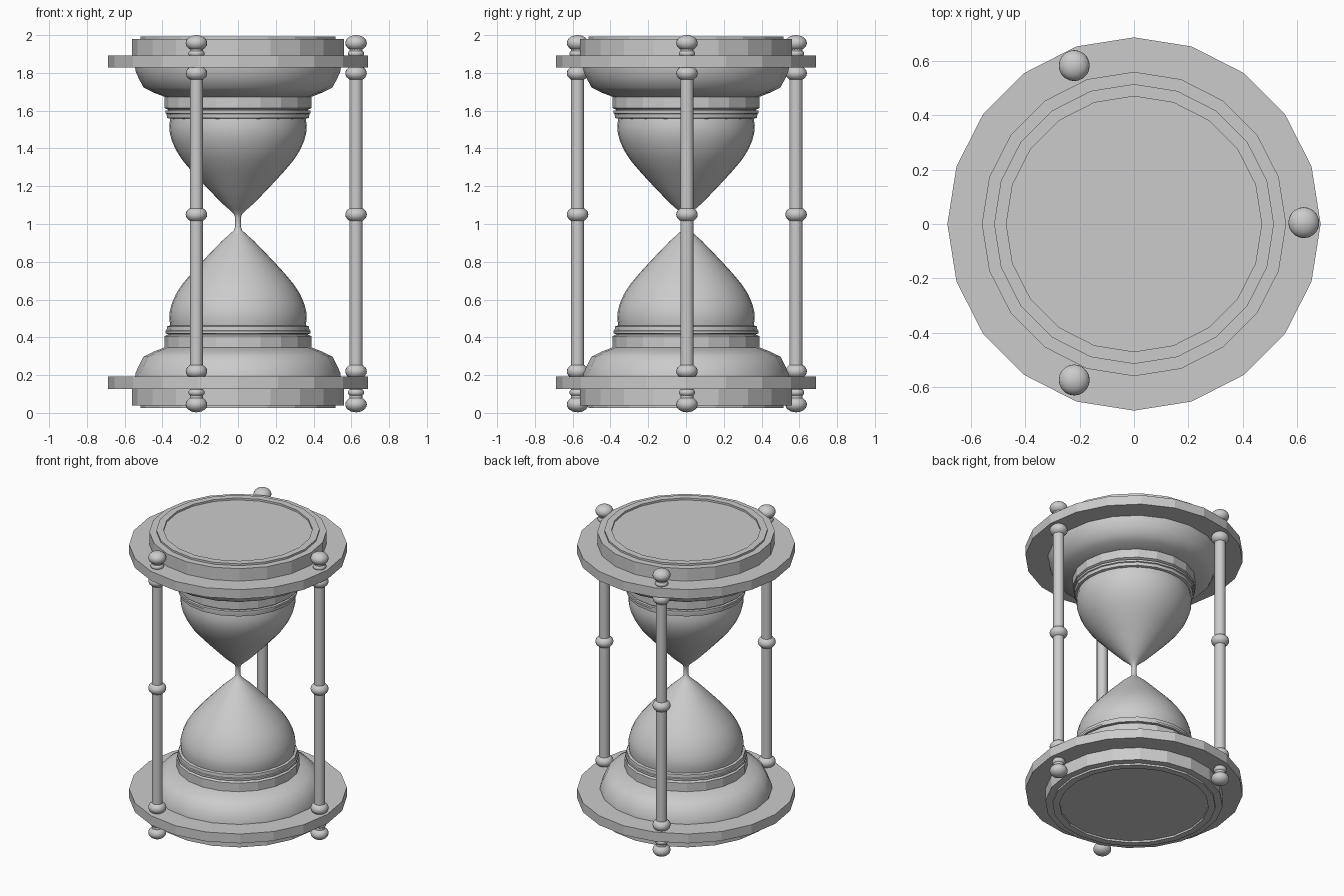
import bpy, bmesh, math

if "Cube" in bpy.data.objects:
    bpy.data.objects.remove(bpy.data.objects["Cube"])

MID = 1.01      # height of the mirror plane between the two halves
SIDES = 20


def finish(bm, name, smooth):
    bmesh.ops.remove_doubles(bm, verts=bm.verts, dist=1e-5)
    bmesh.ops.recalc_face_normals(bm, faces=bm.faces)
    me = bpy.data.meshes.new(name)
    bm.to_mesh(me)
    bm.free()
    ob = bpy.data.objects.new(name, me)
    bpy.context.collection.objects.link(ob)
    if smooth:
        bpy.ops.object.select_all(action='DESELECT')
        ob.select_set(True)
        bpy.context.view_layer.objects.active = ob
        bpy.ops.object.shade_smooth_by_angle(angle=math.radians(smooth))
    return ob


def lathe(name, profile, smooth=0, flip=False, sides=SIDES):
    """Revolve (radius, z) points about the z axis; flip mirrors the part to the lower half."""
    bm = bmesh.new()
    vs = [bm.verts.new((r, 0, 2 * MID - z if flip else z)) for r, z in profile]
    es = [bm.edges.new(p) for p in zip(vs, vs[1:])]
    bmesh.ops.spin(bm, geom=vs + es, axis=(0, 0, 1), cent=(0, 0, 0),
                   angle=2 * math.pi, steps=sides, use_duplicate=False)
    return finish(bm, name, smooth)


# Turned caps, upper and lower
for side, flip in (("upper", False), ("lower", True)):
    # wide flat plate carrying the posts
    lathe(side + "_plate", [(0, 1.828), (0.687, 1.828), (0.687, 1.893), (0, 1.893)], flip=flip)
    # raised disc with a rim and a recessed face
    lathe(side + "_disc", [(0, 1.88), (0.56, 1.88), (0.56, 1.98), (0.515, 1.98),
                           (0.515, 1.993), (0.47, 1.993), (0.47, 1.98), (0, 1.98)], flip=flip)
    # bowl-shaped flange
    lathe(side + "_flange", [(0, 1.84), (0.545, 1.84), (0.543, 1.81), (0.525, 1.77),
                             (0.50, 1.722), (0.45, 1.697), (0.38, 1.67), (0, 1.67)],
          smooth=40, flip=flip)
    # collar and stepped ring gripping the bulb
    lathe(side + "_collar", [(0, 1.68), (0.388, 1.68), (0.388, 1.614), (0.37, 1.605),
                             (0, 1.605)], flip=flip)
    lathe(side + "_ring", [(0, 1.61), (0.37, 1.61), (0.37, 1.602), (0.385, 1.6),
                           (0.385, 1.586), (0.378, 1.583), (0.376, 1.562), (0.355, 1.556),
                           (0, 1.556)], smooth=30, flip=flip)

# Glass bulbs joined by the narrow neck
half = [(0, 1.58), (0.356, 1.58), (0.36, 1.55), (0.364, 1.52), (0.361, 1.48), (0.35, 1.44),
        (0.328, 1.39), (0.296, 1.34), (0.25, 1.285), (0.20, 1.23), (0.143, 1.17),
        (0.085, 1.11), (0.045, 1.075), (0.022, 1.053), (0.015, 1.035)]
lower = [(r, 2 * MID - z) for r, z in reversed(half)]
lathe("glass_bulbs", half + lower, smooth=45, sides=32)


def bead(bm, x, y, z, r, h):
    new = bmesh.ops.create_uvsphere(bm, u_segments=20, v_segments=12, radius=1)["verts"]
    for v in new:
        v.co = (x + v.co.x * r, y + v.co.y * r, z + v.co.z * h)


# Three posts with turned beads
for i, (x, y) in enumerate(((0.625, 0.005), (-0.22, 0.583), (-0.22, -0.574))):
    bm = bmesh.new()
    rod = bmesh.ops.create_cone(bm, cap_ends=True, segments=16, radius1=0.035,
                                radius2=0.035, depth=1.9)["verts"]
    bmesh.ops.translate(bm, verts=rod, vec=(x, y, 1.005))
    for z in (0.045, 0.22, 1.05, 1.798, 1.958):
        bead(bm, x, y, z, 0.057, 0.042)
    for z in (0.108, 1.902):
        bead(bm, x, y, z, 0.043, 0.026)
    finish(bm, "post_%d" % (i + 1), 40)
